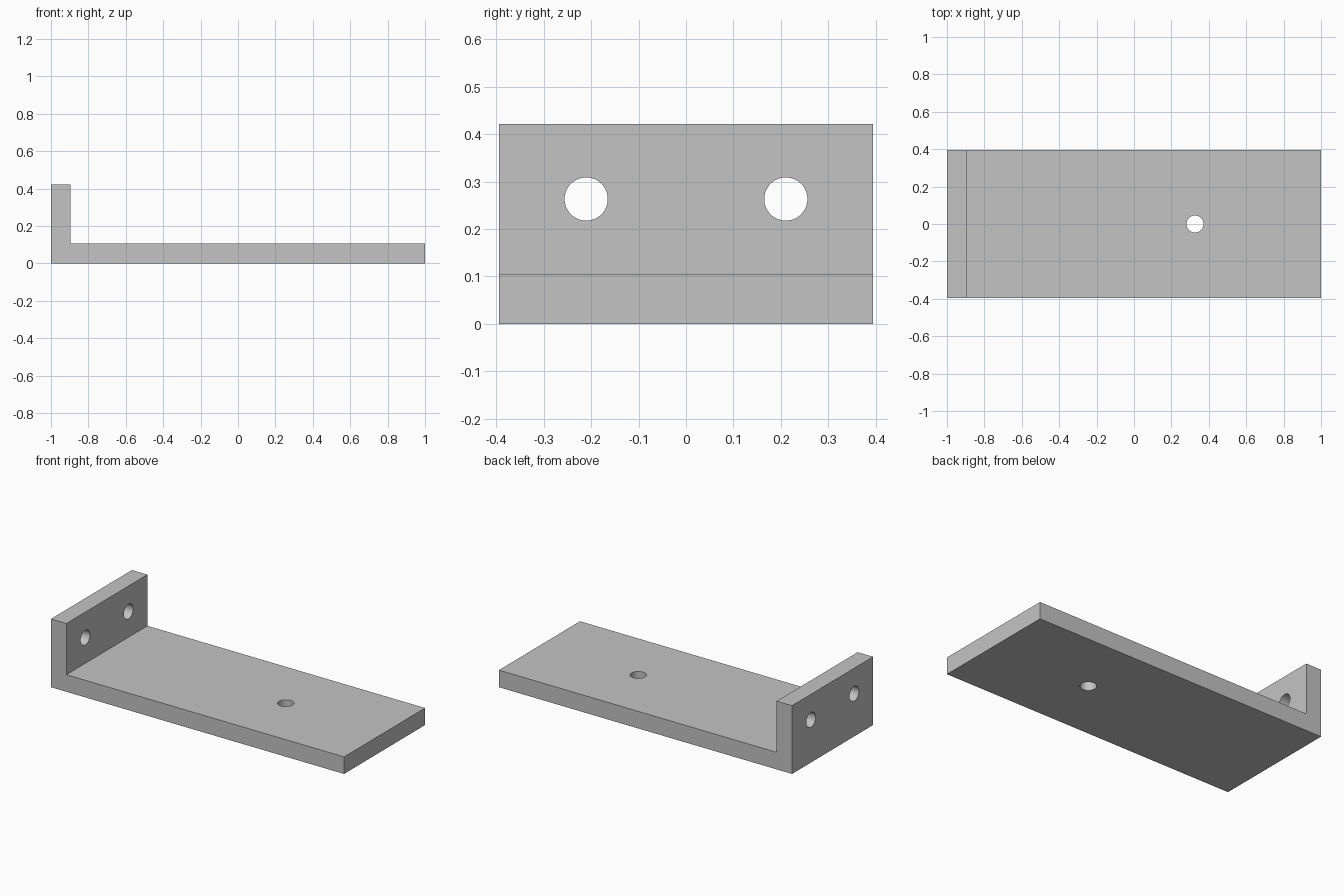
import bpy
import bmesh
from math import pi

cube = bpy.data.objects.get("Cube")
if cube:
    bpy.data.objects.remove(cube, do_unlink=True)

U = 2 / 19                      # wall thickness, the base unit
HALF_WIDTH = 3.75 * U
HEIGHT = 4 * U
HOLE_RADIUS = 0.0455

grey = bpy.data.materials.new("light grey")
grey.use_nodes = True
colour = (0.55, 0.55, 0.55, 1)
grey.diffuse_color = colour
grey.node_tree.nodes["Principled BSDF"].inputs["Base Color"].default_value = colour

# L-shaped bracket: side profile extruded across the width
profile = [(-1, 0), (1, 0), (1, U), (U - 1, U), (U - 1, HEIGHT), (-1, HEIGHT)]
bm = bmesh.new()
face = bm.faces.new([bm.verts.new((x, -HALF_WIDTH, z)) for x, z in profile])
extruded = bmesh.ops.extrude_face_region(bm, geom=[face])["geom"]
bmesh.ops.translate(bm, vec=(0, 2 * HALF_WIDTH, 0),
                    verts=[v for v in extruded if isinstance(v, bmesh.types.BMVert)])
bmesh.ops.recalc_face_normals(bm, faces=bm.faces)
mesh = bpy.data.meshes.new("angle_bracket")
bm.to_mesh(mesh)
bm.free()
mesh.materials.append(grey)
bracket = bpy.data.objects.new("angle_bracket", mesh)
bpy.context.collection.objects.link(bracket)


def drill(location, rotation):
    """Cut a round through hole in the bracket."""
    bpy.ops.mesh.primitive_cylinder_add(vertices=64, radius=HOLE_RADIUS, depth=3 * U,
                                        location=location, rotation=rotation)
    cutter = bpy.context.object
    cutter.name = "hole_cutter"
    cutter.hide_render = True
    cutter.data.materials.append(grey)
    bpy.ops.object.select_all(action="DESELECT")
    bracket.select_set(True)
    bpy.context.view_layer.objects.active = bracket
    cut = bracket.modifiers.new("hole", "BOOLEAN")
    cut.operation = "DIFFERENCE"
    cut.solver = "EXACT"
    cut.object = cutter
    bpy.ops.object.modifier_apply(modifier=cut.name)
    bpy.data.objects.remove(cutter, do_unlink=True)


# Hole in the base plate and a pair in the upright flange
drill((0.326, 0, U / 2), (0, 0, 0))
for side in (-1, 1):
    drill((U / 2 - 1, side * 2 * U, 2.5 * U), (0, pi / 2, 0))

bpy.ops.object.shade_smooth_by_angle()
